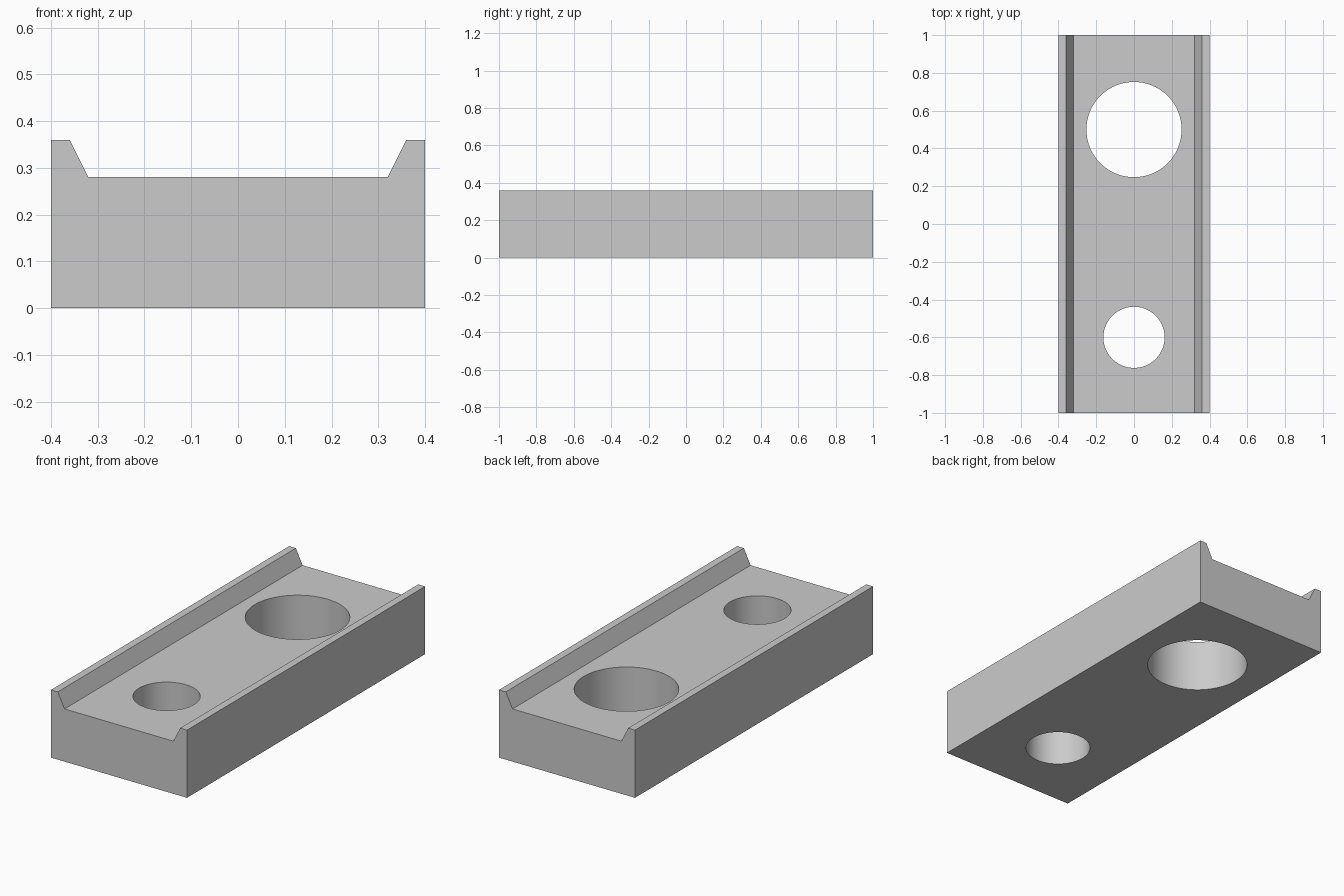
import bpy
import bmesh
import math

LENGTH = 2.0
HEIGHT = 0.36

default = bpy.data.objects.get("Cube")
if default:
    bpy.data.objects.remove(default, do_unlink=True)

# Single plain grey
GREY = (0.6, 0.6, 0.6, 1.0)
grey = bpy.data.materials.new("plain grey")
grey.use_nodes = True
grey.diffuse_color = GREY
grey.node_tree.nodes["Principled BSDF"].inputs["Base Color"].default_value = GREY


def extruded_profile(name, half_profile):
    """Mirror a half cross-section in x and extrude it along y."""
    outline = half_profile + [(-x, z) for x, z in reversed(half_profile)]
    bm = bmesh.new()
    face = bm.faces.new([bm.verts.new((x, -LENGTH / 2, z)) for x, z in outline])
    grown = bmesh.ops.extrude_face_region(bm, geom=[face])["geom"]
    moved = [g for g in grown if isinstance(g, bmesh.types.BMVert)]
    bmesh.ops.translate(bm, verts=moved, vec=(0, LENGTH, 0))
    bmesh.ops.recalc_face_normals(bm, faces=bm.faces)
    mesh = bpy.data.meshes.new(name)
    bm.to_mesh(mesh)
    bm.free()
    mesh.materials.append(grey)
    obj = bpy.data.objects.new(name, mesh)
    bpy.context.collection.objects.link(obj)
    return obj


def drill(body, y, radius):
    """Cut a round vertical through-hole on the centre line."""
    bpy.ops.mesh.primitive_cylinder_add(
        vertices=96, radius=radius, depth=HEIGHT * 2, location=(0, y, HEIGHT / 2))
    cutter = bpy.context.object
    cutter.name = "hole_cutter"
    cutter.hide_render = True
    cutter.data.materials.append(grey)
    cut = body.modifiers.new("hole", 'BOOLEAN')
    cut.operation = 'DIFFERENCE'
    cut.solver = 'EXACT'
    cut.object = cutter
    bpy.ops.object.select_all(action='DESELECT')
    body.select_set(True)
    bpy.context.view_layer.objects.active = body
    bpy.ops.object.modifier_apply(modifier=cut.name)
    bpy.data.objects.remove(cutter, do_unlink=True)


# Channelled bar: flat floor between two raised, bevelled side rails
bar = extruded_profile("channel_bar", [(0.4, 0), (0.4, HEIGHT), (0.36, HEIGHT), (0.32, 0.28)])

# Large rear hole and small front hole
for y, radius in ((0.5, 0.252), (-0.6, 0.162)):
    drill(bar, y, radius)

# Smooth hole walls, crisp edges elsewhere
bpy.ops.object.shade_smooth_by_angle(angle=math.radians(20))
